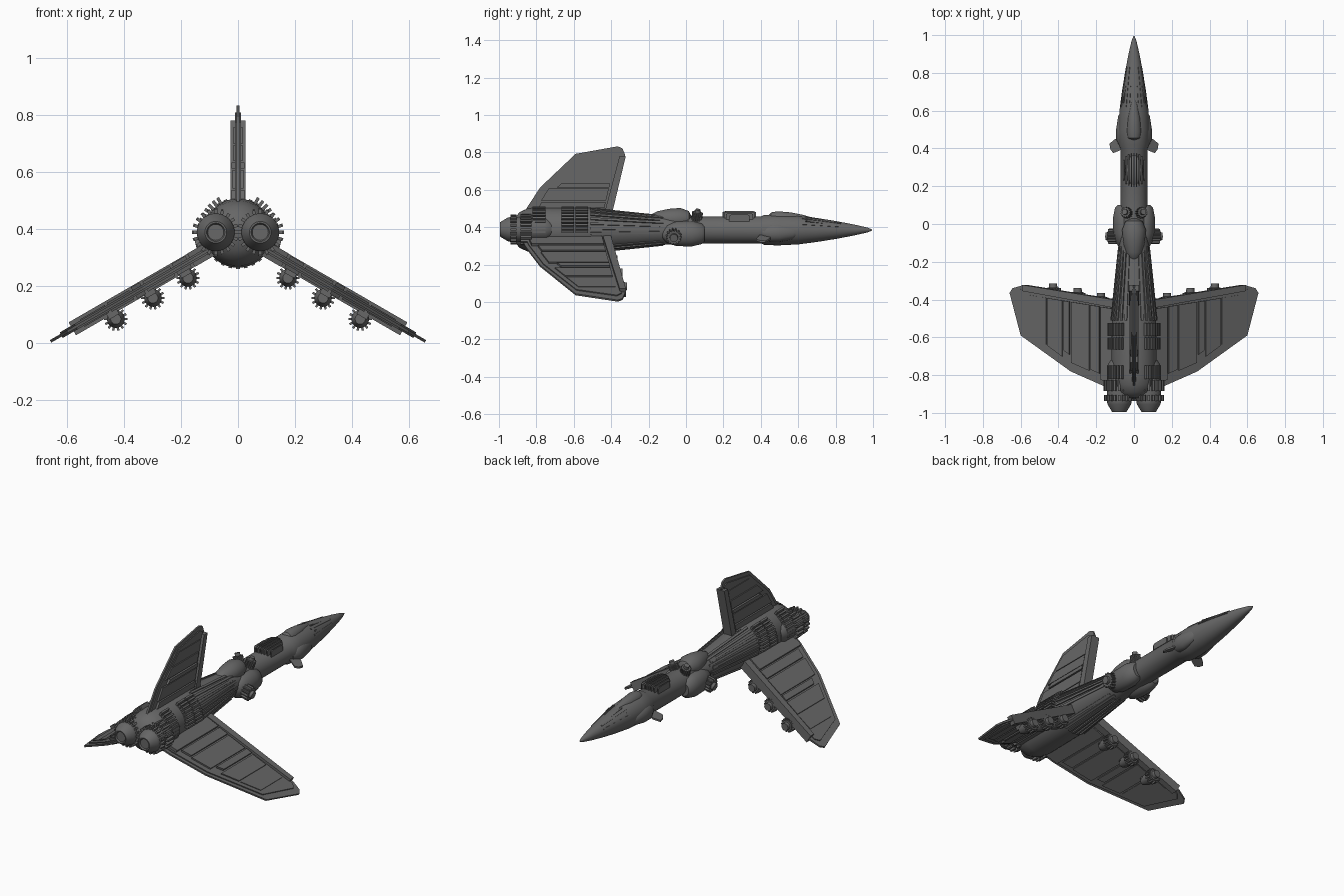
import bpy, bmesh, math
from mathutils import Vector

if "Cube" in bpy.data.objects:
    bpy.data.objects.remove(bpy.data.objects["Cube"])

AX = 0.385  # height of the fuselage axis

hull = bpy.data.materials.new("hull_grey")
hull.diffuse_color = (0.135, 0.135, 0.135, 1)
hull.use_nodes = True
hull.node_tree.nodes["Principled BSDF"].inputs["Base Color"].default_value = hull.diffuse_color


def finish(name, bm, smooth=True):
    bmesh.ops.recalc_face_normals(bm, faces=bm.faces)
    me = bpy.data.meshes.new(name)
    bm.to_mesh(me)
    bm.free()
    me.materials.append(hull)
    ob = bpy.data.objects.new(name, me)
    bpy.context.collection.objects.link(ob)
    if smooth:
        bpy.ops.object.select_all(action='DESELECT')
        ob.select_set(True)
        bpy.context.view_layer.objects.active = ob
        bpy.ops.object.shade_smooth_by_angle(angle=math.radians(35))
    return ob


def revolve(name, profile, cx=0, cz=AX, sx=1, sz=1, n=32):
    """Closed body of revolution along y from (y, radius) points."""
    bm = bmesh.new()
    rings = []
    for y, r in profile:
        rings.append([bm.verts.new((cx + sx * r * math.cos(2 * math.pi * i / n), y,
                                    cz + sz * r * math.sin(2 * math.pi * i / n))) for i in range(n)])
    for a, b in zip(rings, rings[1:]):
        for i in range(n):
            j = (i + 1) % n
            bm.faces.new((a[i], a[j], b[j], b[i]))
    bm.faces.new(rings[0])
    bm.faces.new(rings[-1])
    return finish(name, bm)


def prism(bm, lower, upper):
    a = [bm.verts.new(p) for p in lower]
    b = [bm.verts.new(p) for p in upper]
    bm.faces.new(a)
    bm.faces.new(b)
    for i in range(len(a)):
        j = (i + 1) % len(a)
        bm.faces.new((a[i], a[j], b[j], b[i]))


def rib(bm, deg, y0, r0, y1, r1, w, depth, cx=0, cz=AX):
    """Lengthwise bar whose outer edge runs from radius r0 to r1."""
    t = math.radians(deg)
    d, s = Vector((math.cos(t), 0, math.sin(t))), Vector((-math.sin(t), 0, math.cos(t))) * w / 2
    c = Vector((cx, 0, cz))
    Y = Vector((0, 1, 0))

    def ring(y, r):
        return [c + Y * y + d * (r - depth) - s, c + Y * y + d * r - s,
                c + Y * y + d * r + s, c + Y * y + d * (r - depth) + s]
    prism(bm, ring(y0, r0), ring(y1, r1))


# main hull: nose, neck, flared rear, rounded tail
revolve("fuselage", [(0.995, 0.003), (0.97, 0.013), (0.9, 0.029), (0.8, 0.048), (0.7, 0.064),
                     (0.6, 0.077), (0.5, 0.082), (0.42, 0.081), (0.4, 0.071), (0.0, 0.071),
                     (-0.2, 0.085), (-0.5, 0.117), (-0.8, 0.121), (-0.85, 0.114),
                     (-0.89, 0.095), (-0.92, 0.06), (-0.93, 0.01)], n=40)

# cockpit canopy and side cheeks
revolve("canopy", [(0.68, 0.004), (0.63, 0.02), (0.56, 0.034), (0.49, 0.04), (0.455, 0.034), (0.44, 0.015)],
        cz=0.445, n=24)
for s, side in ((1, "right"), (-1, "left")):
    revolve(side + "_cheek_intake", [(0.61, 0.006), (0.57, 0.03), (0.5, 0.042), (0.45, 0.042),
                                     (0.41, 0.022)], cx=s * 0.057, cz=0.37, sx=0.9, sz=1.15, n=24)

# small forward fins
for s, side in ((1, "right"), (-1, "left")):
    bm = bmesh.new()
    pts = [(0.05, 0.455), (0.10, 0.45), (0.13, 0.425), (0.125, 0.395), (0.11, 0.375), (0.05, 0.4)]
    low = [(s * x, y, 0.386 - 0.5 * x - 0.004) for x, y in pts]
    prism(bm, low, [(x, y, z + 0.01) for x, y, z in low])
    finish(side + "_forward_fin", bm, False)

# panel strips on the nose
bm = bmesh.new()
for k, deg in enumerate((25, 40, 55, 70)):
    for a in (deg, 180 - deg):
        rib(bm, a, 0.62 + 0.02 * (k % 2), 0.078, 0.83 - 0.03 * (k % 2), 0.046, 0.007, 0.015)
finish("nose_strips", bm, False)

# oval slatted vent on top of the neck
revolve("neck_vent_base", [(0.375, 0.005), (0.35, 0.03), (0.32, 0.045), (0.285, 0.05), (0.25, 0.045),
                           (0.22, 0.03), (0.195, 0.005)], cz=0.445, sz=0.62, n=24)
bm = bmesh.new()
for i in range(-4, 5):
    half = 0.09 * math.sqrt(1 - (i / 5) ** 2)
    h = 0.487 - 0.0012 * i * i
    x0, x1 = i * 0.0135 - 0.0035, i * 0.0135 + 0.0035
    sq = [(0.285 - half, h - 0.007), (0.285 - half * 0.8, h), (0.285 + half * 0.8, h),
          (0.285 + half, h - 0.007), (0.285 + half, 0.43), (0.285 - half, 0.43)]
    prism(bm, [(x0, y, z) for y, z in sq], [(x1, y, z) for y, z in sq])
finish("neck_vent_slats", bm, False)

# bulges around the middle
revolve("top_blister", [(0.03, 0.015), (0.015, 0.045), (-0.03, 0.063), (-0.09, 0.058), (-0.15, 0.045),
                        (-0.19, 0.025), (-0.2, 0.008)], cz=0.443, sz=0.95)
for s, side in ((1, "right"), (-1, "left")):
    revolve(side + "_blister", [(0.1, 0.035), (0.085, 0.05), (0.03, 0.062), (-0.05, 0.06), (-0.1, 0.045),
                                (-0.135, 0.015)], cx=s * 0.055, cz=0.365, sx=0.92, sz=1.1)


# toothed thrusters on the bulges
def toothed_disc(name, loc, direction, r, depth, teeth=14):
    bm = bmesh.new()
    q = Vector(direction).to_track_quat('Y', 'Z')
    n = teeth * 4
    pts = [(r * (1 if i % 4 < 2 else 0.8), 2 * math.pi * i / n) for i in range(n)]
    rings = [[Vector(loc) + q @ Vector((a * math.cos(t), y, a * math.sin(t))) for a, t in pts]
             for y in (-depth, 0)]
    prism(bm, *rings)
    cap = [[Vector(loc) + q @ Vector((r * k * math.cos(t), y, r * k * math.sin(t))) for _, t in pts]
           for y, k in ((-depth, 0.6), (depth * 0.35, 0.5))]
    prism(bm, *cap)
    finish(name, bm, False)


for s, side in ((1, "right"), (-1, "left")):
    toothed_disc(side + "_side_thruster", (s * 0.132, -0.065, 0.345), (s, 0, -0.25), 0.042, 0.045)
    toothed_disc(side + "_top_thruster", (s * 0.045, 0.062, 0.478), (s * 0.35, 0.15, 1), 0.029, 0.05)

# long ribs on the flared rear hull
bm = bmesh.new()
for c in (30, 150, 270):
    for k in range(-3, 4):
        rib(bm, c + k * 13, -0.12 - 0.02 * (k % 2), 0.084, -0.51, 0.125, 0.013, 0.03)
finish("hull_ribs", bm, False)

# radiator fins on both rear flanks
bm = bmesh.new()
for y0, y1, r in ((-0.525, -0.592, 0.141), (-0.6, -0.665, 0.141), (-0.75, -0.82, 0.143)):
    for k in range(9):
        for a in (-4 + k * 8, 184 - k * 8):
            rib(bm, a, y0, r, y1, r, 0.011, 0.04)
finish("flank_radiators", bm, False)

# twin engines with toothed rings
for s, side in ((1, "right"), (-1, "left")):
    cx = s * 0.078
    revolve(side + "_engine", [(-0.72, 0.045), (-0.75, 0.064), (-0.94, 0.066), (-0.955, 0.062),
                               (-0.995, 0.038), (-0.995, 0.032), (-0.987, 0.028)], cx=cx, cz=0.388)
    bm = bmesh.new()
    for y0, y1, r in ((-0.905, -0.938, 0.08), (-0.825, -0.885, 0.083)):
        for k in range(20):
            rib(bm, k * 18, y0, r, y1, r, 0.011, 0.03, cx, 0.388)
    finish(side + "_engine_teeth", bm, False)


# wings: layered plates at 120 degrees, the upper one shorter
def front_y(r):
    return -0.42 + 0.14 * r


def rear_y(r):
    e = [(0.05, -0.89), (0.177, -0.86), (0.385, -0.78), (0.685, -0.59)]
    for (r0, y0), (r1, y1) in zip(e, e[1:]):
        if r <= r1 or r1 == 0.685:
            return y0 + (y1 - y0) * (r - r0) / (r1 - r0)


def wing(name, deg, scale):
    t = math.radians(deg)
    d, n = Vector((math.cos(t), 0, math.sin(t))), Vector((-math.sin(t), 0, math.cos(t)))
    bm = bmesh.new()

    def plate(pts, half):
        base = [Vector((0, y, AX)) + d * r * scale for r, y in pts]
        prism(bm, [p - n * half for p in base], [p + n * half for p in base])

    # thin full outline and thicker inner slab
    plate([(0.05, front_y(0.05)), (0.68, -0.325), (0.74, -0.34), (0.758, -0.365), (0.69, -0.59),
           (0.385, -0.78), (0.177, -0.86), (0.05, -0.89)], 0.005)
    plate([(0.05, -0.44), (0.69, -0.345), (0.715, -0.37), (0.655, -0.585), (0.38, -0.762),
           (0.177, -0.84), (0.05, -0.87)], 0.011)
    # leading edge bar
    plate([(0.05, front_y(0.05) + 0.004), (0.67, -0.322), (0.67, -0.355), (0.05, front_y(0.05) - 0.04)], 0.026)
    # stepped chordwise panels
    for r0, r1, back, half in ((0.05, 0.19, 0.03, 0.027), (0.2, 0.255, 0.06, 0.023), (0.265, 0.375, 0.05, 0.02),
                               (0.385, 0.42, 0.09, 0.023), (0.43, 0.52, 0.05, 0.018), (0.53, 0.63, 0.05, 0.015)):
        plate([(r0, front_y(r0) - 0.045), (r1, front_y(r1) - 0.045),
               (r1, rear_y(r1) + back), (r0, rear_y(r0) + back)], half)
    finish(name, bm, False)


wing("upper_fin", 90, 0.59)
wing("right_wing", -30, 1)
wing("left_wing", 210, 1)

# toothed pods hung below the lower wings
for s, side in ((1, "right"), (-1, "left")):
    for k, (x, z, y) in enumerate(((0.175, 0.228, -0.365), (0.298, 0.158, -0.34), (0.428, 0.084, -0.315))):
        name = side + "_wing_pod_" + str(k + 1)
        revolve(name, [(y, 0.016), (y, 0.021), (y - 0.02, 0.022), (y - 0.021, 0.031), (y - 0.09, 0.031),
                       (y - 0.12, 0.018)], cx=s * x, cz=z, n=20)
        bm = bmesh.new()
        for j in range(14):
            rib(bm, j * 360 / 14, y - 0.024, 0.041, y - 0.055, 0.041, 0.008, 0.02, s * x, z)
        up = 60 if s > 0 else 120
        rib(bm, up, y - 0.03, 0.05, y - 0.13, 0.05, 0.04, 0.04, s * x, z)
        finish(name + "_teeth_and_mount", bm, False)
